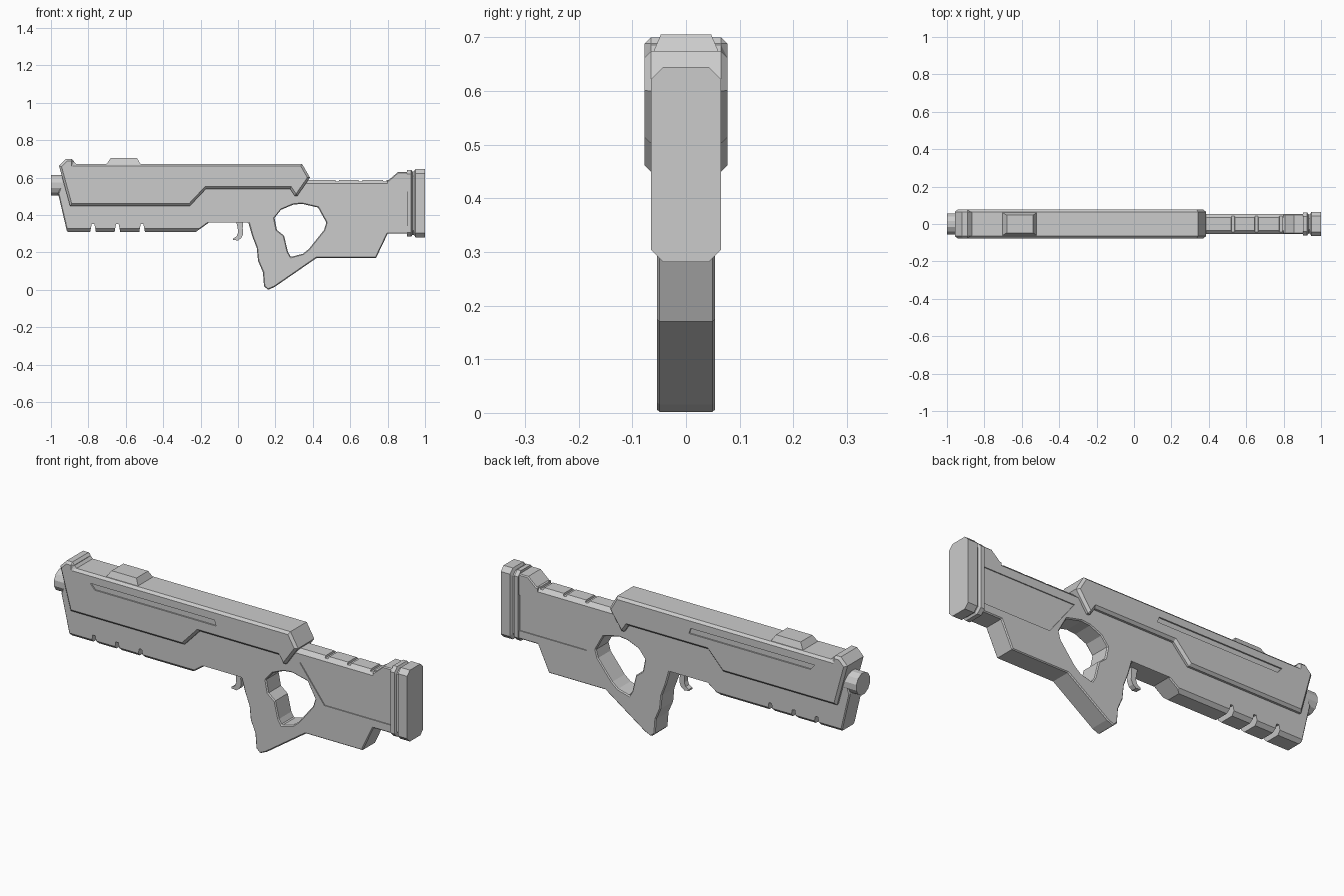
import bpy, bmesh, math

if "Cube" in bpy.data.objects:
    bpy.data.objects.remove(bpy.data.objects["Cube"])


def loft(name, rings):
    """Closed solid through matching rings of 3D points."""
    bm = bmesh.new()
    vs = [[bm.verts.new(p) for p in r] for r in rings]
    n = len(vs[0])
    bm.faces.new(vs[0])
    bm.faces.new(vs[-1])
    for a, b in zip(vs, vs[1:]):
        for i in range(n):
            j = (i + 1) % n
            bm.faces.new((a[i], a[j], b[j], b[i]))
    bmesh.ops.recalc_face_normals(bm, faces=bm.faces)
    me = bpy.data.meshes.new(name)
    bm.to_mesh(me)
    bm.free()
    ob = bpy.data.objects.new(name, me)
    bpy.context.collection.objects.link(ob)
    return ob


def prism(name, pts, y0, y1):
    """Side profile (x, z) extruded across y."""
    return loft(name, [[(x, y, z) for x, z in pts] for y in (y0, y1)])


def apply(ob, mod):
    with bpy.context.temp_override(object=ob, active_object=ob):
        bpy.ops.object.modifier_apply(modifier=mod.name)


def cut(ob, cutter):
    cutter.hide_render = True
    m = ob.modifiers.new("cut", 'BOOLEAN')
    m.operation, m.solver, m.object = 'DIFFERENCE', 'EXACT', cutter
    apply(ob, m)
    bpy.data.objects.remove(cutter)


def chamfer(ob, width, angle=65):
    m = ob.modifiers.new("chamfer", 'BEVEL')
    m.width, m.segments = width, 1
    m.limit_method, m.angle_limit = 'ANGLE', math.radians(angle)
    apply(ob, m)


def cut_long_edge(ob, x0, x1, y, z, r):
    """Chamfer a lengthwise edge with a diamond bar."""
    d = [(y - r, z), (y, z - r), (y + r, z), (y, z + r)]
    cut(ob, loft("edge_cutter", [[(x, a, b) for a, b in d] for x in (x0, x1)]))


# Main body: foreguard, grip and stock in one profile
W = 0.054
body = prism("body", [
    (-0.935, 0.588), (-0.962, 0.515), (-0.914, 0.31), (-0.225, 0.31),
    (-0.155, 0.36), (0.055, 0.36), (0.075, 0.29), (0.10, 0.225), (0.107, 0.155),
    (0.133, 0.095), (0.139, 0.02), (0.16, 0.0), (0.197, 0.016), (0.42, 0.17),
    (0.738, 0.17), (0.80, 0.30), (0.91, 0.30), (0.91, 0.63), (0.855, 0.63),
    (0.807, 0.588)], -W, W)

# Thumbhole
cut(body, prism("thumbhole_cutter", [
    (0.195, 0.385), (0.23, 0.428), (0.294, 0.455), (0.342, 0.46), (0.428, 0.44),
    (0.472, 0.36), (0.46, 0.32), (0.38, 0.22), (0.347, 0.193), (0.283, 0.176),
    (0.267, 0.203), (0.246, 0.29), (0.208, 0.32)], -0.2, 0.2))
chamfer(body, 0.005)

# Wider chamfers under the foreguard and along the cheek rest
for s in (-1, 1):
    cut_long_edge(body, -1.0, -0.2, s * W, 0.31, 0.017)
    cut_long_edge(body, 0.2, 0.80, s * W, 0.588, 0.02)

# Foreguard notches and cheek rest grooves
for x in (-0.775, -0.645, -0.513):
    cut(body, prism("notch_cutter", [(x - 0.017, 0.30), (x + 0.017, 0.30),
                                     (x + 0.007, 0.352), (x - 0.007, 0.352)], -0.2, 0.2))
for x in (0.53, 0.655, 0.785):
    cut(body, prism("groove_cutter", [(x - 0.013, 0.60), (x + 0.013, 0.60),
                                      (x + 0.008, 0.579), (x - 0.008, 0.579)], -0.2, 0.2))

# Recessed stock panels on both sides
for s in (-1, 1):
    cut(body, prism("panel_cutter", [(0.385, 0.525), (0.525, 0.342), (0.95, 0.342),
                                     (0.95, 0.525)], s * (W - 0.005), s * 0.1))

# Upper shroud with raised front sight block
S = 0.077
shroud = prism("upper_shroud", [
    (-0.957, 0.663), (-0.92, 0.70), (-0.877, 0.70), (-0.877, 0.674), (0.342, 0.674),
    (0.385, 0.60), (0.31, 0.492), (0.278, 0.54), (-0.171, 0.54), (-0.257, 0.449),
    (-0.898, 0.449)], -S, S)
chamfer(shroud, 0.012, 89)
for s in (-1, 1):
    cut(shroud, prism("slot_cutter", [(-0.78, 0.625), (-0.08, 0.625), (-0.07, 0.597),
                                      (-0.755, 0.597)], s * (S - 0.007), s * 0.12))

# Raised block on top of the shroud
loft("top_block", [[(x, y, z) for x, y in ((x0, -w), (x1, -w), (x1, w), (x0, w))]
                   for x0, x1, w, z in ((-0.705, -0.52, 0.062, 0.67),
                                        (-0.68, -0.54, 0.047, 0.705))])


def octagon(x, d):
    """Corner-cut rectangle across the stock, shrunk by d."""
    w, lo, hi, c = 0.065 - d, 0.281 + d, 0.645 - d, 0.023
    return [(x, -w, lo + c), (x, -w + c, lo), (x, w - c, lo), (x, w, lo + c),
            (x, w, hi - c), (x, w - c, hi), (x, -w + c, hi), (x, -w, hi - c)]


# Butt plate: two slabs with a groove between
loft("butt_plate", [octagon(x, d) for x, d in (
    (0.904, 0.003), (0.926, 0.003), (0.932, 0.013), (0.941, 0.013),
    (0.948, 0.0), (1.0, 0.0))])

# Muzzle
N = 12
angles = [2 * math.pi * (i + 0.5) / N for i in range(N)]
loft("muzzle", [[(x, 0.057 * math.cos(a), 0.56 + 0.057 * math.sin(a)) for a in angles]
                for x in (-1.0, -0.90)])

# Trigger
prism("trigger", [
    (-0.015, 0.38), (0.03, 0.38), (0.025, 0.33), (0.028, 0.30), (0.018, 0.277),
    (0.0, 0.264), (-0.026, 0.267), (-0.026, 0.275), (-0.008, 0.285),
    (0.0, 0.305), (-0.002, 0.335)], -0.014, 0.014)
